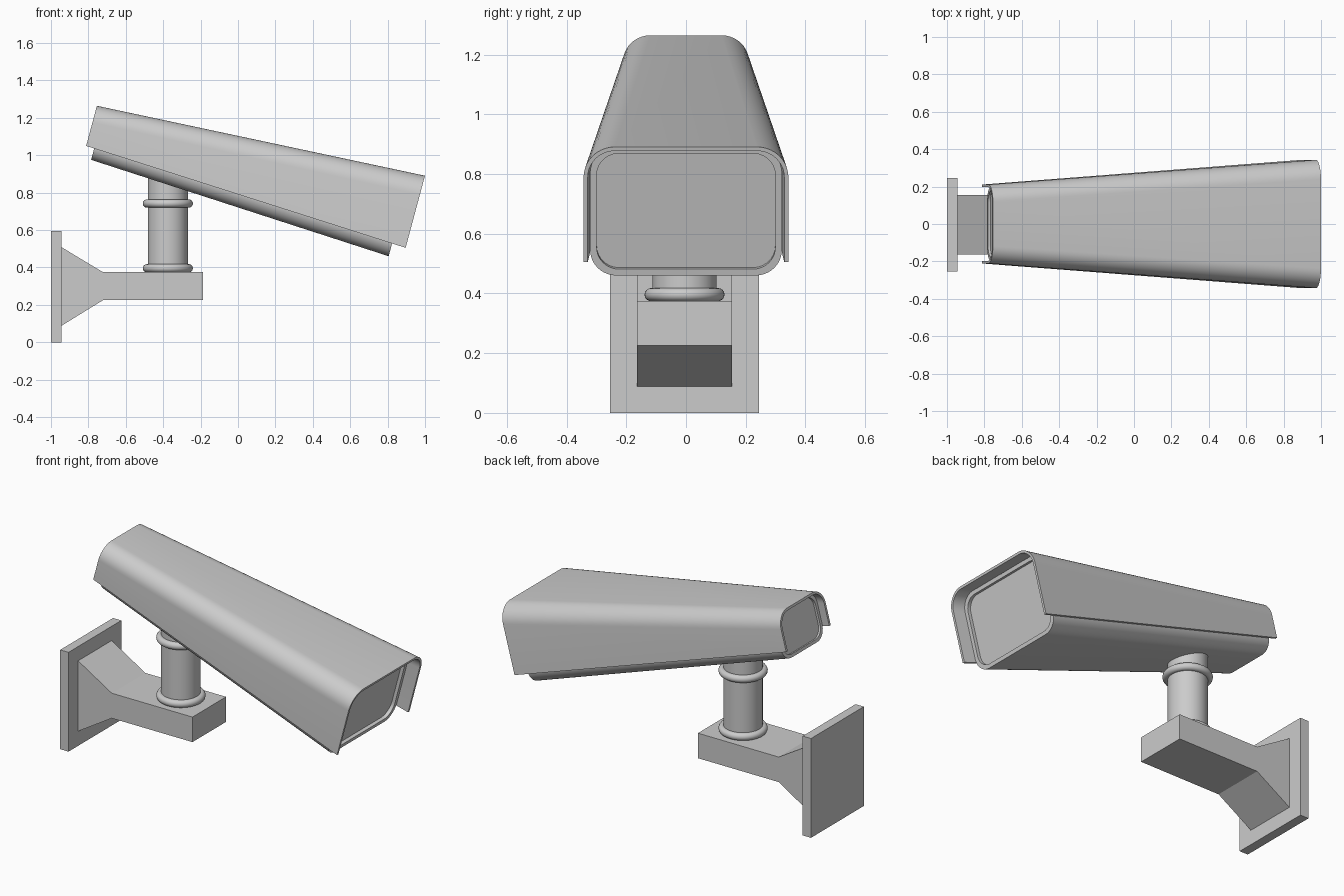
import bpy, bmesh
from math import sin, cos, pi, radians

if "Cube" in bpy.data.objects:
    bpy.data.objects.remove(bpy.data.objects["Cube"])

TILT = radians(15)
MOUNT_Y = -0.005
SEG = 10


def finish(name, bm, smooth=True):
    bmesh.ops.recalc_face_normals(bm, faces=bm.faces)
    me = bpy.data.meshes.new(name)
    bm.to_mesh(me)
    bm.free()
    ob = bpy.data.objects.new(name, me)
    bpy.context.collection.objects.link(ob)
    if smooth:
        bpy.ops.object.select_all(action='DESELECT')
        ob.select_set(True)
        bpy.context.view_layer.objects.active = ob
        bpy.ops.object.shade_smooth_by_angle(angle=radians(30))
    return ob


def loft(name, rings, smooth=True):
    """Skin closed rings of equal length and cap both ends."""
    bm = bmesh.new()
    vs = [[bm.verts.new(p) for p in r] for r in rings]
    n = len(vs[0])
    for a, b in zip(vs, vs[1:]):
        for i in range(n):
            j = (i + 1) % n
            bm.faces.new((a[i], a[j], b[j], b[i]))
    bm.faces.new(vs[0])
    bm.faces.new(vs[-1])
    return finish(name, bm, smooth)


def tilted(s, y, t):
    """s runs along the camera axis, t across it (upwards)."""
    return (s * cos(TILT) + t * sin(TILT), y, -s * sin(TILT) + t * cos(TILT))


def arc(cy, ct, r, start):
    return [(cy + r * cos(start + pi / 2 * i / SEG), ct + r * sin(start + pi / 2 * i / SEG))
            for i in range(SEG + 1)]


def round_rect(s, w, lo, hi, r):
    pts = (arc(w - r, hi - r, r, 0) + arc(r - w, hi - r, r, pi / 2)
           + arc(r - w, lo + r, r, pi) + arc(w - r, lo + r, r, 1.5 * pi))
    return [tilted(s, y, t) for y, t in pts]


def hood_ring(s, w, lo, hi, r, th=0.014):
    def u(w, hi, r):
        return ([(w, lo)] + arc(w - r, hi - r, r, 0)
                + arc(r - w, hi - r, r, pi / 2) + [(-w, lo)])
    return [tilted(s, y, t) for y, t in u(w, hi, r) + u(w - th, hi - th, r - th)[::-1]]


def box(name, x0, x1, w, z0, z1):
    loft(name, [[(x, MOUNT_Y + a * w, z) for a, z in
                 ((-1, z0), (1, z0), (1, z1), (-1, z1))] for x in (x0, x1)], False)


# Sun hood: tapered U-shaped shell
loft("hood", [hood_ring(-1.056, 0.211, 0.804, 1.026, 0.092),
              hood_ring(0.735, 0.343, 0.720, 1.119, 0.105)])

# Camera housing: tapered rounded box with recessed panels at both ends
REAR = (0.196, 0.739, 1.012, 0.075)
FRONT = (0.321, 0.653, 1.098, 0.088)


def inset(e, d):
    return (e[0] - d, e[1] + d, e[2] - d, e[3] - d * 0.6)


loft("housing", [round_rect(-0.998, *inset(REAR, 0.018)),
                 round_rect(-1.011, *inset(REAR, 0.018)),
                 round_rect(-1.011, *REAR),
                 round_rect(0.659, *FRONT),
                 round_rect(0.659, *inset(FRONT, 0.022)),
                 round_rect(0.639, *inset(FRONT, 0.022))])

# Wall plate
box("wall_plate", -1.0, -0.945, 0.25, 0.0, 0.595)

# Flared bracket arm
profile = [(-0.946, 0.51), (-0.722, 0.375), (-0.187, 0.375),
           (-0.187, 0.225), (-0.722, 0.225), (-0.946, 0.087)]
loft("bracket_arm", [[(x, MOUNT_Y + y, z) for x, z in profile] for y in (-0.159, 0.159)], False)


# Post
def circle(r, z, n=48):
    return [(-0.375 + r * cos(2 * pi * i / n), MOUNT_Y + r * sin(2 * pi * i / n), z)
            for i in range(n)]


loft("post", [circle(0.107, 0.37), circle(0.107, 0.92)])

# Collar rings around the post
for name, z in (("lower_collar", 0.396), ("upper_collar", 0.742)):
    bpy.ops.mesh.primitive_torus_add(location=(-0.375, MOUNT_Y, z), major_radius=0.112,
                                     minor_radius=0.022, major_segments=48, minor_segments=16)
    ob = bpy.context.object
    ob.name = name
    bpy.ops.object.shade_smooth()
